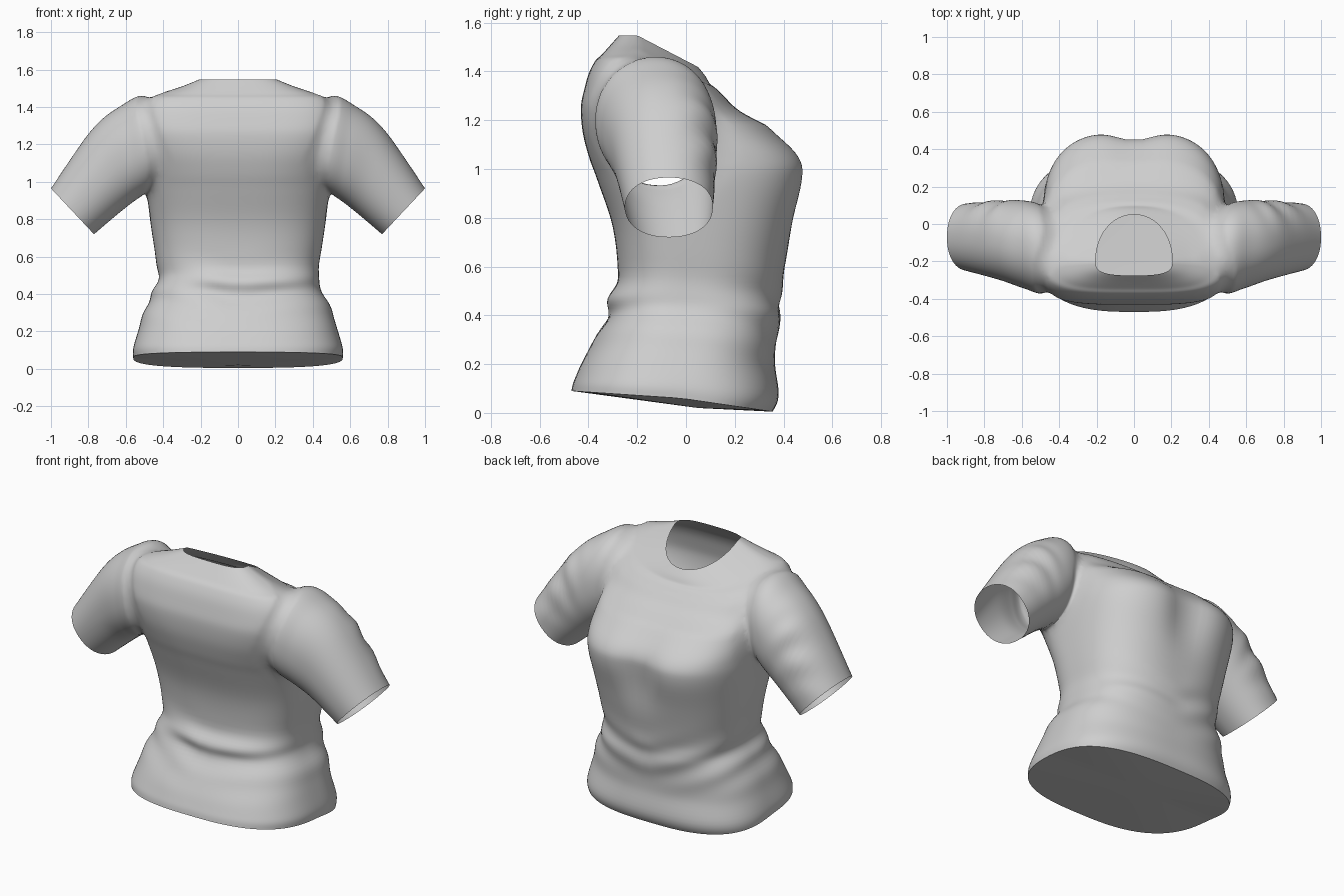
import bpy, bmesh, math

if "Cube" in bpy.data.objects:
    bpy.data.objects.remove(bpy.data.objects["Cube"])

# Fabric colour, plus a temporary slot marking the openings
fabric = bpy.data.materials.new("light_grey_fabric")
fabric.diffuse_color = (0.62, 0.62, 0.62, 1)
fabric.use_nodes = True
fabric.node_tree.nodes["Principled BSDF"].inputs["Base Color"].default_value = fabric.diffuse_color
opening = bpy.data.materials.new("opening_marker")

# Torso rings: height, half width, y back / side / front
TORSO = [
    (.06, .56, -.47, -.02, .355),
    (.11, .56, -.46, -.02, .38),
    (.20, .535, -.43, -.01, .365),
    (.30, .505, -.375, 0, .372),
    (.40, .46, -.32, .01, .385),
    (.47, .43, -.315, .02, .39),
    (.56, .435, -.28, .03, .40),
    (.76, .465, -.30, .01, .445),
    (.95, .49, -.362, -.04, .492),
    (1.05, .495, -.398, -.08, .475),
    (1.16, .50, -.425, -.12, .36),
    (1.28, .51, -.43, -.15, .225),
    (1.39, .515, -.408, -.17, .155),
    (1.45, .48, -.375, -.19, .12),
    (1.475, .41, -.345, -.20, .10),
    (1.51, .30, -.31, -.20, .08),
    (1.548, .205, -.275, -.20, .05),
]
# Sleeve rings: top x, z; bottom x, z; y back / front
SLEEVE = [
    (.36, 1.39, .36, 1.00, -.33, .04),
    (.50, 1.46, .47, .95, -.372, .10),
    (.62, 1.41, .55, .90, -.345, .125),
    (.78, 1.28, .64, .83, -.30, .125),
    (1.00, .965, .77, .72, -.25, .11),
]


def spline(rows, steps):
    """Catmull-Rom interpolation through rows of numbers."""
    out = []
    for i in range(len(rows) - 1):
        p0, p1 = rows[max(i - 1, 0)], rows[i]
        p2, p3 = rows[i + 1], rows[min(i + 2, len(rows) - 1)]
        for s in range(steps):
            t = s / steps
            out.append([.5 * (2 * b + (c - a) * t + (2 * a - 5 * b + 4 * c - d) * t * t
                              + (3 * b - a - 3 * c + d) * t ** 3)
                        for a, b, c, d in zip(p0, p1, p2, p3)])
    out.append(list(rows[-1]))
    return out


def spow(v, e):
    return math.copysign(abs(v) ** e, v)


def bell(v, centre, width):
    return math.exp(-((v - centre) / width) ** 2)


def ramp(v, low, high):
    return min(1, max(0, (v - low) / (high - low)))


def loft(name, rings, first_centre=None):
    """Closed tube whose last end is marked as an opening."""
    bm = bmesh.new()
    rows = [[bm.verts.new(p) for p in r] for r in rings]
    n = len(rows[0])
    for a, b in zip(rows, rows[1:]):
        for i in range(n):
            j = (i + 1) % n
            bm.faces.new((a[i], a[j], b[j], b[i]))
    for end in (0, -1):
        row = rows[end]
        centre = [sum(v.co[k] for v in row) / n for k in range(3)]
        mid = bm.verts.new(first_centre if first_centre and end == 0 else centre)
        for i in range(n):
            f = bm.faces.new((row[i], row[(i + 1) % n], mid))
            f.material_index = 1 if end == -1 else 0
    bmesh.ops.recalc_face_normals(bm, faces=bm.faces[:])
    mesh = bpy.data.meshes.new(name)
    bm.to_mesh(mesh)
    bm.free()
    mesh.materials.append(fabric)
    mesh.materials.append(opening)
    ob = bpy.data.objects.new(name, mesh)
    bpy.context.collection.objects.link(ob)
    return ob


def torso_ring(row, n=112):
    h, w, yb, ys, yf = row
    # the hem and neckline tilt down to the front, the chest is fuller
    hem = bell(h, .06, .08)
    front_z = h - .055 * hem - .13 * ramp(h, 1.18, 1.48)
    back_z = h + .03 * hem - .03 * bell(h, 1.36, .09)
    front_round = 2.5 + .3 * hem + .5 * bell(h, 1.1, .3) - .5 * ramp(h, 1.4, 1.55)
    back_round = 2.8 + 1.2 * bell(h, 1.3, .2)
    dip = .05 * bell(h, .95, .2)
    pts = []
    for i in range(n):
        a = 2 * math.pi * (i + .5) / n
        c, s = math.cos(a), math.sin(a)
        e = 2 / (front_round if s > 0 else back_round)
        x, k = w * spow(c, e), abs(s) ** e
        y = ys + ((yf if s > 0 else yb) - ys) * k
        z = h + ((front_z if s > 0 else back_z) - h) * k
        if s > 0:
            y -= dip * bell(x, 0, .13)
        # slanting folds gathered around the waist
        fold = .007 * bell(z, .42, .13) * math.sin(36 * z - 12 * abs(x) + 4 * x + 2 * s)
        pts.append((x + fold * c, y + fold * s, z))
    return pts


def sleeve_ring(row, side, n=72):
    tx, tz, bx, bz, yb, yf = row
    pts = []
    for i in range(n):
        a = 2 * math.pi * i / n
        u, v = spow(math.cos(a), .92), spow(math.sin(a), .92)
        # creases on the upper front of the sleeve
        mask = bell(a, 1.0, .6) * bell(tx, .82, .12)
        u, v = [q * (1 + .045 * mask * math.sin(48 * tx + 4 * a)) for q in (u, v)]
        x = (tx + bx) / 2 + u * (tx - bx) / 2
        z = (tz + bz) / 2 + u * (tz - bz) / 2
        pts.append((side * x, (yb + yf) / 2 + v * (yf - yb) / 2, z))
    return pts


# Torso with a shallow closing panel at the hem, joined with two sleeves
shirt = loft("shirt", [torso_ring(r) for r in spline(TORSO, 5)], (0, .05, .02))
bpy.context.view_layer.objects.active = shirt
shirt.select_set(True)
for side in (-1, 1):
    sleeve = loft("sleeve", [sleeve_ring(r, side) for r in spline(SLEEVE, 10)])
    mod = shirt.modifiers.new("join_sleeve", 'BOOLEAN')
    mod.operation, mod.solver, mod.object = 'UNION', 'EXACT', sleeve
    bpy.ops.object.modifier_apply(modifier=mod.name)
    bpy.data.objects.remove(sleeve)

# Open the neck and cuffs, then soften the armhole seams
bm = bmesh.new()
bm.from_mesh(shirt.data)
bmesh.ops.delete(bm, geom=[f for f in bm.faces if f.material_index == 1], context='FACES')
bmesh.ops.remove_doubles(bm, verts=bm.verts[:], dist=.003)
seam = {v for e in bm.edges if len(e.link_faces) == 2 and e.calc_face_angle(0) > .25
        for v in e.verts if .36 < abs(v.co.x) < .62 and v.co.z > .85}
for _ in range(4):
    seam |= {e.other_vert(v) for v in seam for e in v.link_edges}
seam = [v for v in seam if not v.is_boundary]
for _ in range(16):
    bmesh.ops.smooth_vert(bm, verts=seam, factor=.5,
                          use_axis_x=True, use_axis_y=True, use_axis_z=True)
bm.to_mesh(shirt.data)
bm.free()
shirt.data.materials.pop(index=1)
bpy.data.materials.remove(opening)
bpy.ops.object.shade_smooth_by_angle(angle=math.radians(50))
